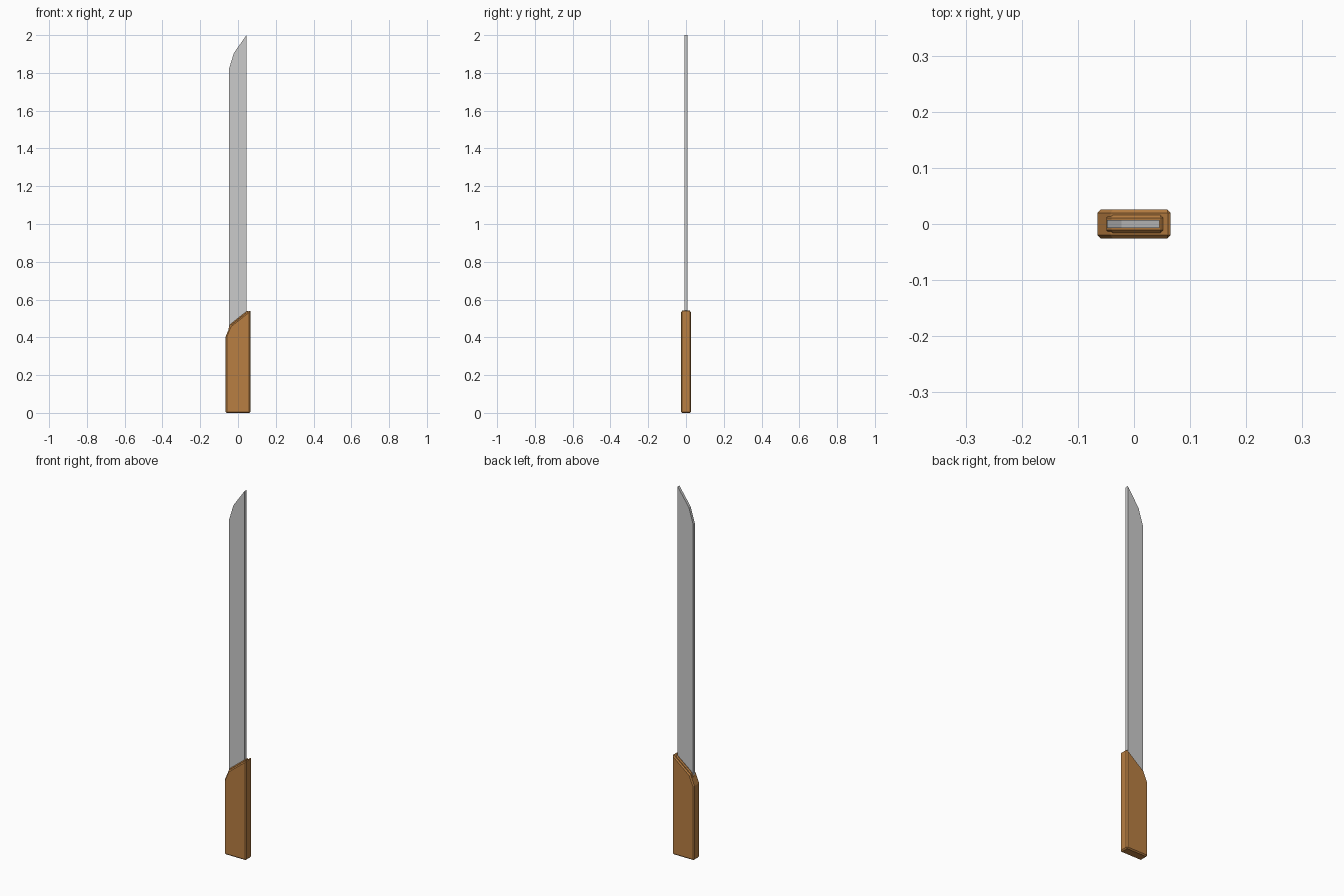
import bpy, bmesh

if "Cube" in bpy.data.objects:
    bpy.data.objects.remove(bpy.data.objects["Cube"])


def plate(name, profile, half, bevel=0.0, color=None):
    """Extrude an XZ outline symmetrically along y, optionally chamfered."""
    bm = bmesh.new()
    face = bm.faces.new([bm.verts.new((x, -half, z)) for x, z in profile])
    out = bmesh.ops.extrude_face_region(bm, geom=[face])
    verts = [g for g in out["geom"] if isinstance(g, bmesh.types.BMVert)]
    bmesh.ops.translate(bm, verts=verts, vec=(0, 2 * half, 0))
    bmesh.ops.recalc_face_normals(bm, faces=bm.faces)
    mesh = bpy.data.meshes.new(name)
    bm.to_mesh(mesh)
    bm.free()
    obj = bpy.data.objects.new(name, mesh)
    bpy.context.collection.objects.link(obj)
    if bevel:
        mod = obj.modifiers.new("chamfer", 'BEVEL')
        mod.width = bevel
        mod.segments = 1
        mod.limit_method = 'ANGLE'
        mod.angle_limit = 1.0
    if color:
        mat = bpy.data.materials.new(name + "_wood")
        mat.diffuse_color = color
        mat.use_nodes = True
        mat.node_tree.nodes["Principled BSDF"].inputs["Base Color"].default_value = mat.diffuse_color
        mesh.materials.append(mat)
    return obj


wood = (0.48, 0.21, 0.055, 1)

# Chamfered wooden grip with a slanted top
plate("handle", [(-0.065, 0), (0.065, 0), (0.065, 0.545),
                 (-0.042, 0.46), (-0.065, 0.405)], 0.026, 0.006, wood)

# Low raised collar around the blade, parallel to the slant
plate("collar", [(-0.049, 0.40), (0.052, 0.40), (0.052, 0.543),
                 (-0.040, 0.470), (-0.049, 0.450)], 0.016, 0.005, wood)

# Flat blade with a faceted slanted tip
plate("blade", [(-0.048, 0.3), (0.045, 0.3), (0.045, 2.0),
                (-0.022, 1.905), (-0.048, 1.82)], 0.0075)
